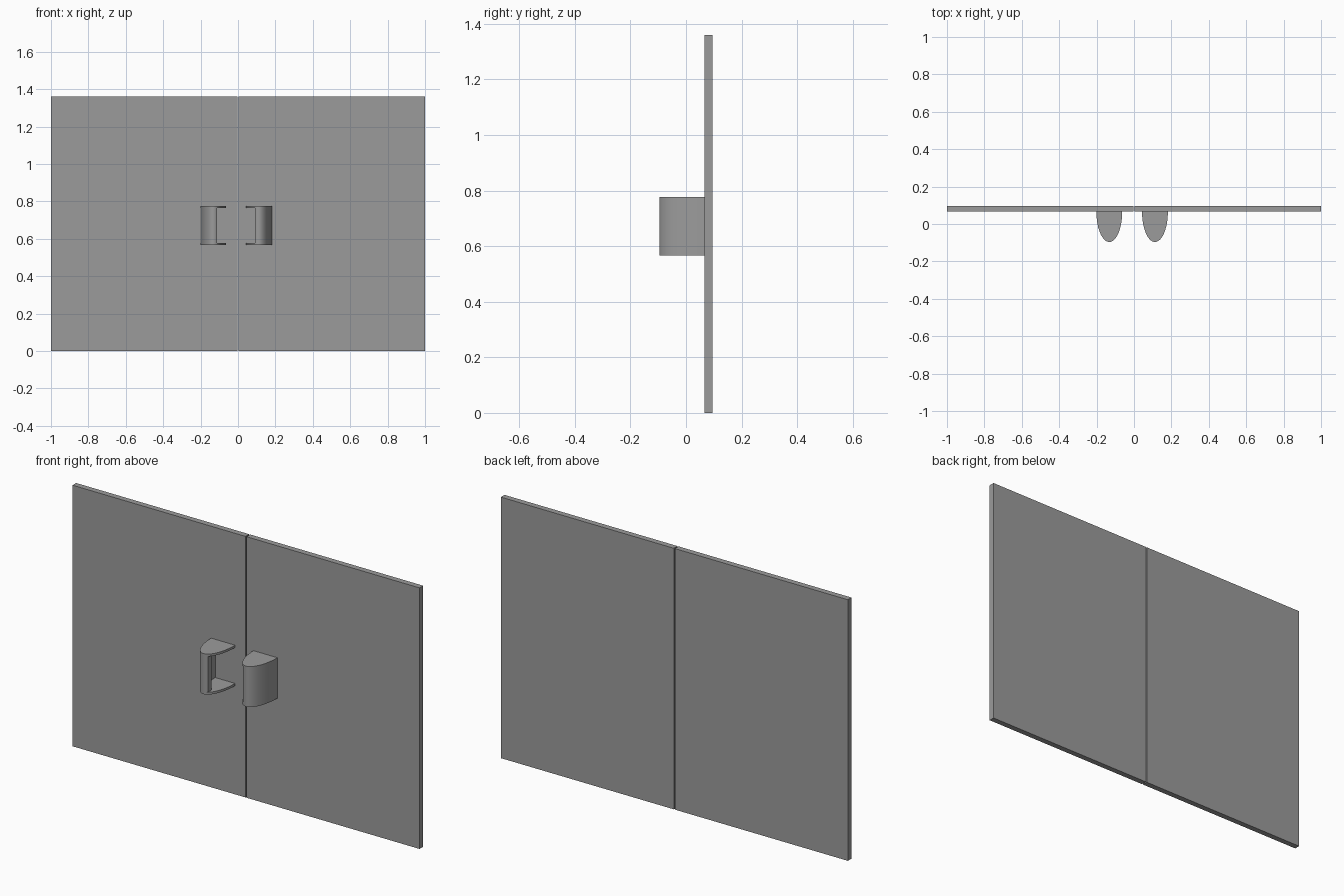
import bpy, bmesh, math

cube = bpy.data.objects.get("Cube")
if cube:
    bpy.data.objects.remove(cube)

grey = bpy.data.materials.new("mid_grey")
grey.use_nodes = True
colour = (0.33, 0.33, 0.33, 1)
grey.diffuse_color = colour
grey.node_tree.nodes["Principled BSDF"].inputs["Base Color"].default_value = colour

DOOR_FRONT, DOOR_BACK, HEIGHT, GAP = 0.066, 0.096, 1.36, 0.003
HANDLE_LOW, HANDLE_TOP, PLATE = 0.566, 0.777, 0.012
WIDTH, DEPTH, WALL, LIP = 0.069, 0.162, 0.024, 0.02


def prism(name, outline, low, high):
    """Extrude a plan outline upwards from low to high."""
    bm = bmesh.new()
    base = bm.faces.new([bm.verts.new((x, y, low)) for x, y in outline])
    top = bmesh.ops.extrude_face_region(bm, geom=[base])["geom"]
    for v in top:
        if isinstance(v, bmesh.types.BMVert):
            v.co.z = high
    bmesh.ops.recalc_face_normals(bm, faces=bm.faces)
    mesh = bpy.data.meshes.new(name)
    bm.to_mesh(mesh)
    bm.free()
    mesh.materials.append(grey)
    obj = bpy.data.objects.new(name, mesh)
    bpy.context.collection.objects.link(obj)
    return obj


def arc(centre, side, a, b, end_x, steps=24):
    """Half-ellipse plan curve from the outer side at the door to end_x."""
    finish = math.acos(max(-1, -end_x / a))
    points = []
    for i in range(steps + 1):
        t = finish * i / steps
        points.append((centre + side * a * math.cos(t), DOOR_FRONT - b * math.sin(t)))
    return points


for side, label, centre in ((1, "left", 0.112), (-1, "right", -0.132)):
    # Door panel
    prism(label + "_door", [(side * GAP, DOOR_FRONT), (side, DOOR_FRONT),
                            (side, DOOR_BACK), (side * GAP, DOOR_BACK)], 0, HEIGHT)
    # Curved outer grip, open towards the middle
    outer = arc(centre, side, WIDTH, DEPTH, LIP)
    inner = arc(centre, side, WIDTH - WALL, DEPTH - WALL, LIP)
    parts = [prism(label + "_handle_grip", outer + inner[::-1],
                   HANDLE_LOW + PLATE, HANDLE_TOP - PLATE)]
    # End plates
    full = arc(centre, side, WIDTH, DEPTH, WIDTH, 48)
    for word, z in (("bottom", HANDLE_LOW), ("top", HANDLE_TOP - PLATE)):
        parts.append(prism(label + "_handle_" + word + "_plate", full, z, z + PLATE))
    # Smooth curved sides with sharp rims
    for obj in parts:
        bpy.ops.object.select_all(action="DESELECT")
        obj.select_set(True)
        bpy.context.view_layer.objects.active = obj
        bpy.ops.object.shade_smooth_by_angle(angle=math.radians(35))
